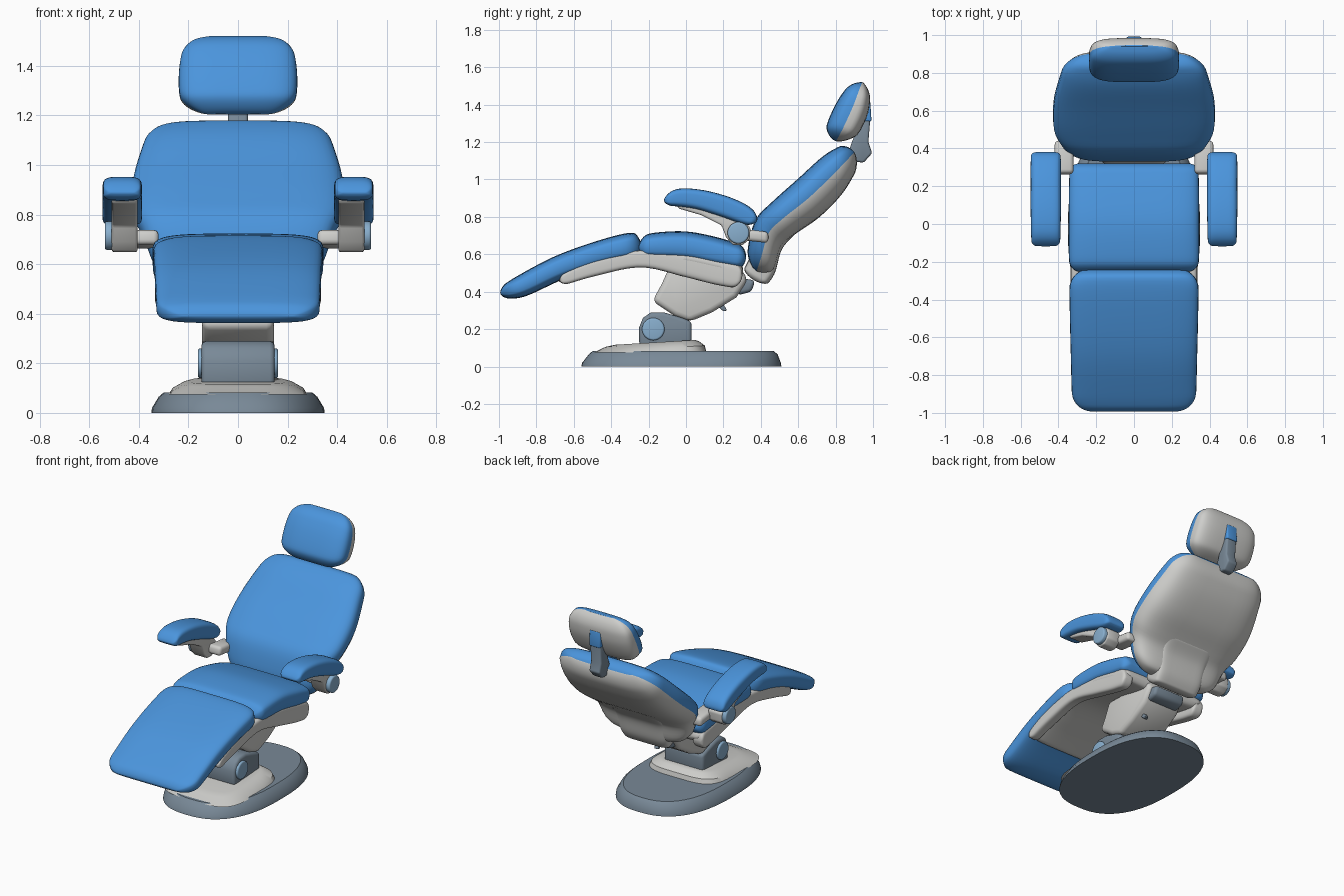
import bpy, bmesh, math
from mathutils import Vector, Matrix

if "Cube" in bpy.data.objects:
    bpy.data.objects.remove(bpy.data.objects["Cube"])


def material(name, rgb):
    m = bpy.data.materials.new(name)
    m.use_nodes = True
    m.diffuse_color = (*rgb, 1)
    node = next(n for n in m.node_tree.nodes if n.type == 'BSDF_PRINCIPLED')
    node.inputs["Base Color"].default_value = (*rgb, 1)
    return m


BLUE = material("upholstery blue", (0.07, 0.30, 0.72))
SHELL = material("shell light grey", (0.62, 0.62, 0.60))
SLATE = material("slate grey", (0.19, 0.25, 0.31))
CAP = material("pale blue cap", (0.25, 0.43, 0.62))


def finish(name, bm, mats, bevel=0, angle=40):
    bmesh.ops.recalc_face_normals(bm, faces=bm.faces[:])
    mesh = bpy.data.meshes.new(name)
    bm.to_mesh(mesh)
    bm.free()
    for m in mats:
        mesh.materials.append(m)
    ob = bpy.data.objects.new(name, mesh)
    bpy.context.collection.objects.link(ob)
    bpy.ops.object.select_all(action='DESELECT')
    ob.select_set(True)
    bpy.context.view_layer.objects.active = ob
    if bevel:
        b = ob.modifiers.new("rounding", 'BEVEL')
        b.width, b.segments, b.limit_method = bevel, 3, 'ANGLE'
        b.angle_limit = math.radians(35)
        bpy.ops.object.modifier_apply(modifier=b.name)
    bpy.ops.object.shade_smooth_by_angle(angle=math.radians(angle))
    return ob


def spline(stations, u):
    """Smooth interpolation through the stations, u in 0..1."""
    last = len(stations) - 1
    i = min(int(u * last), last - 1)
    t = u * last - i
    b, c = Vector(stations[i]), Vector(stations[i + 1])
    a = Vector(stations[i - 1]) if i else b * 2 - c
    d = Vector(stations[i + 2]) if i + 2 <= last else c * 2 - b
    return 0.5 * (b * 2 + (c - a) * t + (a * 2 - b * 5 + c * 4 - d) * t * t
                  + (b * 3 - a - c * 3 + d) * t ** 3)


def loft(name, stations, mats, cx=0, corner=0.1, soft=0.05, power=4, taper=0.0):
    """Padded slab; station = front y, z, back y, z, half width. Second material goes on the back."""
    rings, seg = 40, 40
    rows = [spline(stations, (1 - math.cos(math.pi * k / rings)) / 2) for k in range(rings + 1)]
    mids = [Vector(((r[0] + r[2]) / 2, (r[1] + r[3]) / 2)) for r in rows]
    dist = [0]
    for p, q in zip(mids, mids[1:]):
        dist.append(dist[-1] + (q - p).length)

    def arc(d, radius):
        t = max(0, 1 - d / radius)
        return math.sqrt(max(0, 1 - t * t))

    bm = bmesh.new()
    grid = []
    for r, mid, s in zip(rows, mids, dist):
        d = min(s, dist[-1] - s)
        half = Vector((r[0], r[1])) - mid
        half *= max(0.12, arc(d, soft))
        wide = r[4] - corner * (1 - arc(d, corner))
        ring = []
        for j in range(seg):
            a = 2 * math.pi * j / seg
            c, v = (math.copysign(abs(f) ** (2 / power), f) for f in (math.cos(a), math.sin(a)))
            p = mid + half * v
            ring.append(bm.verts.new((cx + wide * c * (1 - taper * max(0, -v)), p.x, p.y)))
        grid.append(ring)
    for g, h in zip(grid, grid[1:]):
        for j in range(seg):
            k = (j + 1) % seg
            f = bm.faces.new((g[j], g[k], h[k], h[j]))
            f.material_index = int(len(mats) > 1 and j >= seg // 2)
    bm.faces.new(grid[0])
    bm.faces.new(grid[-1])
    return finish(name, bm, mats, angle=60)


def prism(name, outline, x0, x1, mat, bevel=0.02):
    """Side outline (y, z) pulled across x."""
    bm = bmesh.new()
    face = bm.faces.new([bm.verts.new((x0, y, z)) for y, z in outline])
    new = bmesh.ops.extrude_face_region(bm, geom=[face])["geom"]
    bmesh.ops.translate(bm, vec=(x1 - x0, 0, 0),
                        verts=[v for v in new if isinstance(v, bmesh.types.BMVert)])
    return finish(name, bm, [mat], bevel)


def disc(name, x0, x1, y, z, radius, mat, bevel=0.01):
    bm = bmesh.new()
    bmesh.ops.create_cone(bm, cap_ends=True, segments=32, radius1=radius, radius2=radius,
                          depth=abs(x1 - x0), matrix=Matrix.Translation(((x0 + x1) / 2, y, z))
                          @ Matrix.Rotation(math.pi / 2, 4, 'Y'))
    return finish(name, bm, [mat], bevel)


def plinth(name, layers, mat, power, slope=0):
    """Stack of rounded outlines; layer = z, half width, y front, y back."""
    bm = bmesh.new()
    rings = []
    for z, wide, y0, y1 in layers:
        ring = []
        for j in range(64):
            a = 2 * math.pi * j / 64
            c, s = (math.copysign(abs(f) ** (2 / power), f) for f in (math.cos(a), math.sin(a)))
            y = (y0 + y1) / 2 + s * (y1 - y0) / 2
            lift = slope * (y - y1) if z > layers[0][0] else 0
            ring.append(bm.verts.new((wide * c, y, z + lift)))
        rings.append(ring)
    for g, h in zip(rings, rings[1:]):
        for j in range(64):
            bm.faces.new((g[j], g[j - 1], h[j - 1], h[j]))
    bm.faces.new(rings[0])
    bm.faces.new(rings[-1])
    return finish(name, bm, [mat], angle=35)


# Floor base and cover
plinth("floor_base", [(0, .35, -.56, .51), (.02, .347, -.555, .507), (.065, .32, -.52, .49),
                      (.082, .30, -.50, .47)], SLATE, 2.5)
plinth("base_cover", [(.075, .28, -.50, .11), (.112, .265, -.49, .10), (.135, .22, -.43, .07),
                      (.142, .19, -.38, .05)], SHELL, 4, slope=0.06)

# Lift column
prism("column_drum", [(-.25, .11), (-.25, .21), (-.23, .26), (-.19, .288), (-.12, .29),
                      (-.02, .26), (.03, .24), (.03, .11)], -.148, .148, SLATE, .02)
prism("lift_arm", [(-.18, .35), (-.13, .44), (-.09, .53), (.30, .52), (.33, .46), (.27, .37),
                   (.14, .29), (.02, .24), (-.06, .27)], -.145, .145, SHELL, .03)
prism("tilt_pivot", [(.24, .40), (.25, .48), (.37, .46), (.35, .40), (.29, .385)], -.12, .12, SLATE)
prism("release_lever", [(.15, .34), (.19, .35), (.22, .30), (.20, .295)], .06, .09, SLATE, .005)

# Seat and leg cushions
loft("leg_cushion", [(-1, .42, -.985, .36, .325), (-.90, .485, -.86, .375, .33),
                     (-.70, .59, -.66, .465, .335), (-.48, .67, -.46, .535, .34),
                     (-.30, .715, -.29, .57, .342), (-.235, .69, -.235, .58, .335)],
     [BLUE], corner=.11, soft=.045)
loft("seat_cushion", [(-.255, .69, -.25, .58, .335), (-.17, .715, -.17, .57, .345),
                      (0, .722, 0, .56, .345), (.17, .69, .16, .53, .345),
                      (.33, .64, .31, .51, .34)], [BLUE], corner=.05, soft=.05)

# Pan under the seat, with deeper side rails
loft("seat_pan", [(-.70, .50, -.68, .44, .29), (-.50, .57, -.48, .505, .31),
                  (-.25, .62, -.24, .56, .325), (0, .62, 0, .52, .335),
                  (.18, .585, .17, .48, .335), (.31, .55, .30, .46, .33)],
     [SHELL], corner=.05, soft=.03, taper=.08)
for side, word in ((1, "left"), (-1, "right")):
    loft(word + "_seat_rail", [(-.68, .49, -.67, .43, .035), (-.50, .57, -.48, .485, .04),
                               (-.25, .62, -.24, .53, .04), (0, .605, -.01, .48, .04),
                               (.18, .57, .15, .44, .04), (.31, .54, .29, .415, .04)],
         [SHELL], cx=side * .295, corner=.02, soft=.05)

# Backrest: cushion in front, shell behind
loft("backrest", [(.325, .54, .43, .48, .31), (.335, .66, .475, .53, .34),
                  (.375, .79, .51, .64, .385), (.46, .88, .58, .705, .425),
                  (.60, 1.005, .715, .80, .425), (.74, 1.13, .84, .93, .39),
                  (.865, 1.20, .935, 1.09, .35)],
     [BLUE, SHELL], corner=.12, soft=.06, taper=.14)
loft("backrest_hinge_cover", [(.30, .50, .425, .425, .17), (.34, .58, .475, .50, .18),
                              (.40, .70, .515, .63, .19), (.48, .80, .60, .725, .20)],
     [SHELL], corner=.03, soft=.03, power=6)

# Headrest and its bracket
loft("headrest", [(.745, 1.22, .86, 1.19, .20), (.755, 1.30, .925, 1.25, .235),
                  (.81, 1.42, .975, 1.36, .237), (.875, 1.51, .985, 1.47, .215),
                  (.91, 1.53, .975, 1.51, .19)], [BLUE, SHELL], corner=.09, soft=.07, power=3.5)
prism("headrest_bracket", [(.86, 1.10), (.88, 1.18), (.93, 1.32), (.985, 1.32), (.975, 1.20),
                           (.995, 1.14), (.95, 1.09)], -.04, .04, SLATE, .012)
prism("headrest_lever", [(.93, 1.31), (.95, 1.41), (.985, 1.42), (.992, 1.31)],
      -.042, .042, BLUE, .01)

# Armrests and pivots on both sides
for side, word in ((1, "left"), (-1, "right")):
    loft(word + "_arm_pad", [(-.12, .915, -.115, .86, .075), (-.04, .95, -.04, .855, .078),
                             (.08, .945, .06, .84, .08), (.22, .91, .19, .80, .08),
                             (.33, .86, .29, .765, .08), (.395, .80, .36, .75, .078)],
         [BLUE], cx=side * .467, corner=.03, soft=.045)
    prism(word + "_arm_support", [(-.05, .865), (.05, .865), (.18, .83), (.30, .79), (.345, .74),
                                  (.34, .68), (.30, .648), (.25, .65), (.215, .69), (.19, .755),
                                  (.08, .81), (-.04, .845)], side * .405, side * .51, SHELL)
    prism(word + "_arm_bracket", [(.26, .68), (.27, .74), (.44, .72), (.44, .66)],
          side * .32, side * .42, SHELL)
    disc(word + "_arm_cap", side * .49, side * .537, .28, .715, .058, CAP)
    disc(word + "_column_cap", side * .13, side * .162, -.175, .2, .06, CAP)
